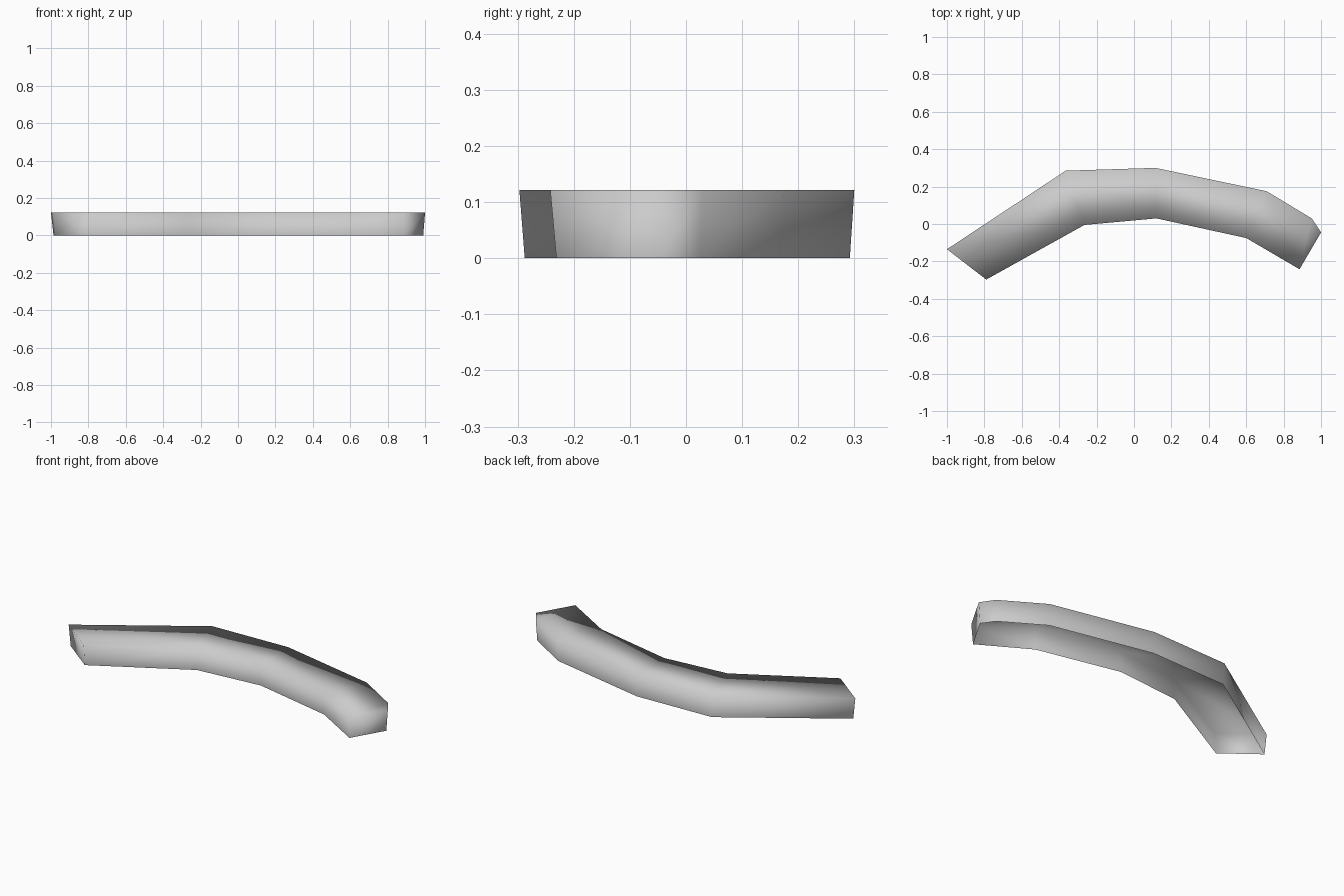
import bpy, bmesh
from mathutils import Vector

cube = bpy.data.objects.get("Cube")
if cube:
    bpy.data.objects.remove(cube, do_unlink=True)

HEIGHT = 0.122
INSET = 0.008

# Plan outline: outer (back) rail and inner (front) rail, both from -x to +x
back = [(-1, -0.135), (-0.365, 0.285), (0.115, 0.3), (0.71, 0.175), (0.95, 0.03), (1, -0.045)]
front = [(-0.79, -0.297), (-0.265, -0.005), (0.12, 0.03), (0.6, -0.075), (0.885, -0.242)]
outline = [Vector(p) for p in back + front[::-1]]      # clockwise from above
count = len(outline)


def inset_point(i):
    """Move an outline point inward by a mitred offset."""
    a, p, b = outline[i - 1], outline[i], outline[(i + 1) % count]
    d1, d2 = (p - a).normalized(), (b - p).normalized()
    n1, n2 = Vector((d1.y, -d1.x)), Vector((d2.y, -d2.x))
    return p + (n1 + n2) * INSET / (1 + n1.dot(n2))


bm = bmesh.new()
top = [bm.verts.new((p.x, p.y, HEIGHT)) for p in outline]
bottom = [bm.verts.new((*inset_point(i), 0)) for i in range(count)]

# Side walls, slightly drawn in toward the open underside
for i in range(count):
    j = (i + 1) % count
    bm.faces.new((top[i], top[j], bottom[j], bottom[i]))

# Flat top, bridged between the rails
outer, inner = top[:len(back)], top[len(back):][::-1]
for i in range(len(inner) - 1):
    bm.faces.new((outer[i], inner[i], inner[i + 1], outer[i + 1]))
bm.faces.new((outer[-2], inner[-1], outer[-1]))

for face in bm.faces:
    face.smooth = True

mesh = bpy.data.meshes.new("curved_shell")
bm.to_mesh(mesh)
bm.free()

# Plain grey finish
grey = bpy.data.materials.new("light_grey")
grey.use_nodes = True
colour = (0.6, 0.6, 0.6, 1)
grey.diffuse_color = colour
grey.node_tree.nodes["Principled BSDF"].inputs["Base Color"].default_value = colour
mesh.materials.append(grey)

shell = bpy.data.objects.new("curved_shell", mesh)
bpy.context.collection.objects.link(shell)
